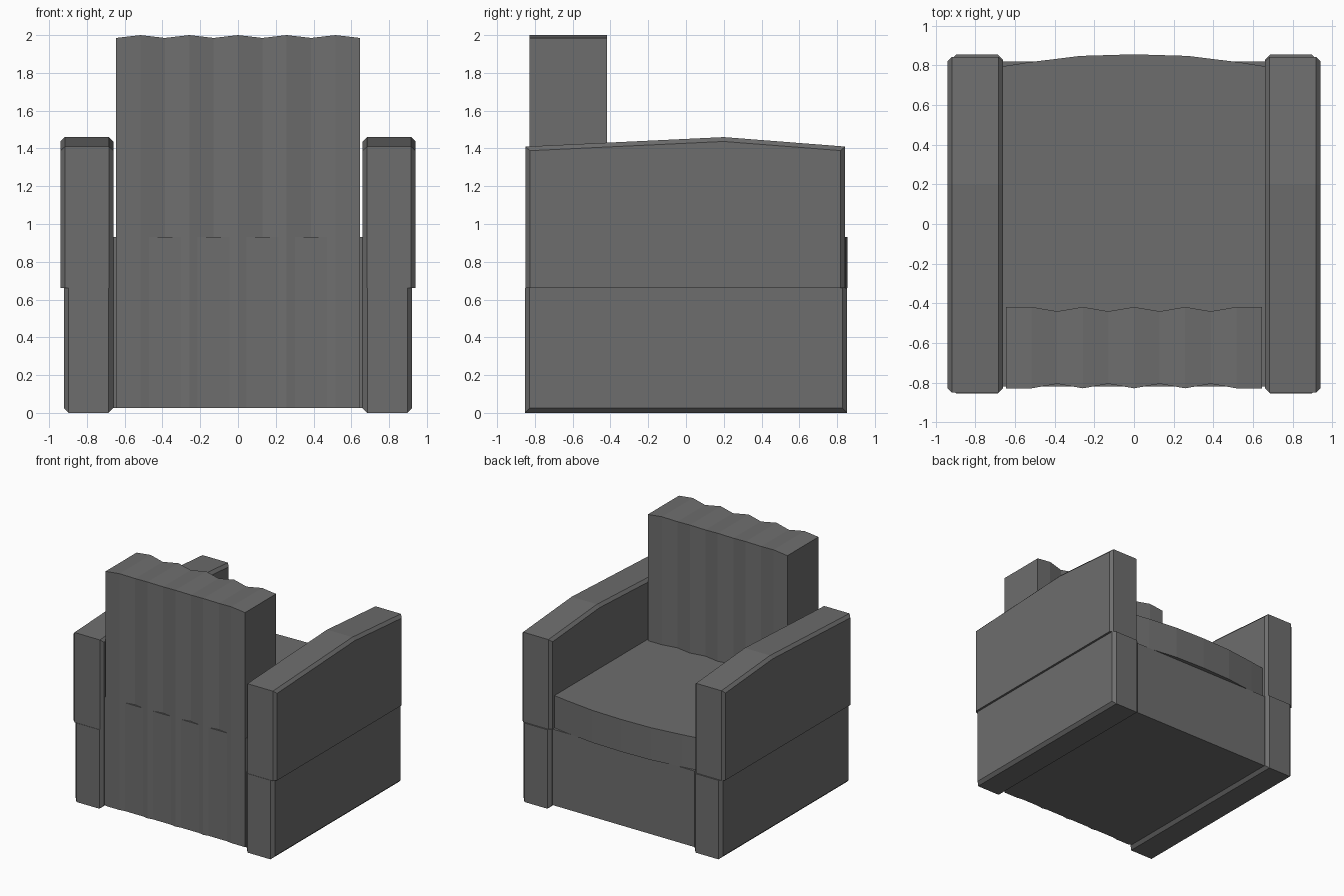
import bpy, bmesh
from mathutils import Vector

if "Cube" in bpy.data.objects:
    bpy.data.objects.remove(bpy.data.objects["Cube"])

mat = bpy.data.materials.new("charcoal_fabric")
mat.diffuse_color = (0.155, 0.155, 0.155, 1)
mat.use_nodes = True
mat.node_tree.nodes["Principled BSDF"].inputs["Base Color"].default_value = mat.diffuse_color


def finish(name, bm, mirror=False):
    bmesh.ops.recalc_face_normals(bm, faces=bm.faces)
    mesh = bpy.data.meshes.new(name)
    bm.to_mesh(mesh)
    bm.free()
    mesh.materials.append(mat)
    ob = bpy.data.objects.new(name, mesh)
    bpy.context.collection.objects.link(ob)
    if mirror:
        ob.modifiers.new("mirror", 'MIRROR')
    return ob


def prism(outline, direction):
    """Extrude a closed outline of 3D points along a vector."""
    bm = bmesh.new()
    face = bm.faces.new([bm.verts.new(p) for p in outline])
    ext = bmesh.ops.extrude_face_region(bm, geom=[face])["geom"]
    bmesh.ops.translate(bm, vec=Vector(direction),
                        verts=[g for g in ext if isinstance(g, bmesh.types.BMVert)])
    return bm


def arm(name, profile, x0, x1, bevel, keep_z, keep_sign):
    """Side profile pulled across x; upright and long outer edges are chamfered."""
    bm = prism([(x0, y, z) for y, z in profile], (x1 - x0, 0, 0))
    edges = []
    for e in bm.edges:
        d = e.verts[1].co - e.verts[0].co
        mid = (e.verts[0].co + e.verts[1].co) / 2
        upright = abs(d.z) > 0.3
        long_edge = abs(d.y) > 0.3 and (mid.z - keep_z) * keep_sign > 0
        if upright or long_edge:
            edges.append(e)
    bmesh.ops.bevel(bm, geom=edges, offset=bevel, offset_type='OFFSET',
                    segments=1, profile=0.5, affect='EDGES')
    return finish(name, bm, True)


# arms: peaked upper half over a slightly narrower lower half
arm("upper_arms", [(-0.85, 0.66), (0.842, 0.66), (0.842, 1.41), (0.2, 1.46), (-0.85, 1.41)],
    0.66, 0.94, 0.023, 1.0, 1)
arm("lower_arms", [(-0.853, 0), (0.853, 0), (0.853, 0.66), (-0.853, 0.66)],
    0.66, 0.922, 0.025, 0.3, -1)

# base block between the arms
finish("base", prism([(-0.67, -0.82, 0.025), (0.67, -0.82, 0.025),
                      (0.67, 0.82, 0.025), (-0.67, 0.82, 0.025)], (0, 0, 0.635)))

# seat cushion with bowed front edge
bow = [(0.67, 0.793), (0.53, 0.815), (0.27, 0.847), (0, 0.855),
       (-0.27, 0.847), (-0.53, 0.815), (-0.67, 0.793)]
finish("seat", prism([(-0.67, -0.82, 0.66), (0.67, -0.82, 0.66)] +
                     [(x, y, 0.66) for x, y in bow], (0, 0, 0.27)))

# backrest: fluted slab running down to the base
bm = bmesh.new()
rings = []
for i in range(11):
    x = -0.645 + 0.129 * i
    groove = i % 2 == 0
    inner = groove and 0 < i < 10
    front = -0.44 if inner else -0.418
    back = -0.805 if inner else -0.828
    top = 1.985 if groove else 2.0
    rings.append([bm.verts.new(p) for p in
                  ((x, back, 0.025), (x, front, 0.025), (x, front, top), (x, back, top))])
for a, b in zip(rings, rings[1:]):
    for k in range(4):
        bm.faces.new((a[k], a[(k + 1) % 4], b[(k + 1) % 4], b[k]))
bm.faces.new(rings[0])
bm.faces.new(rings[-1])
finish("backrest", bm)
